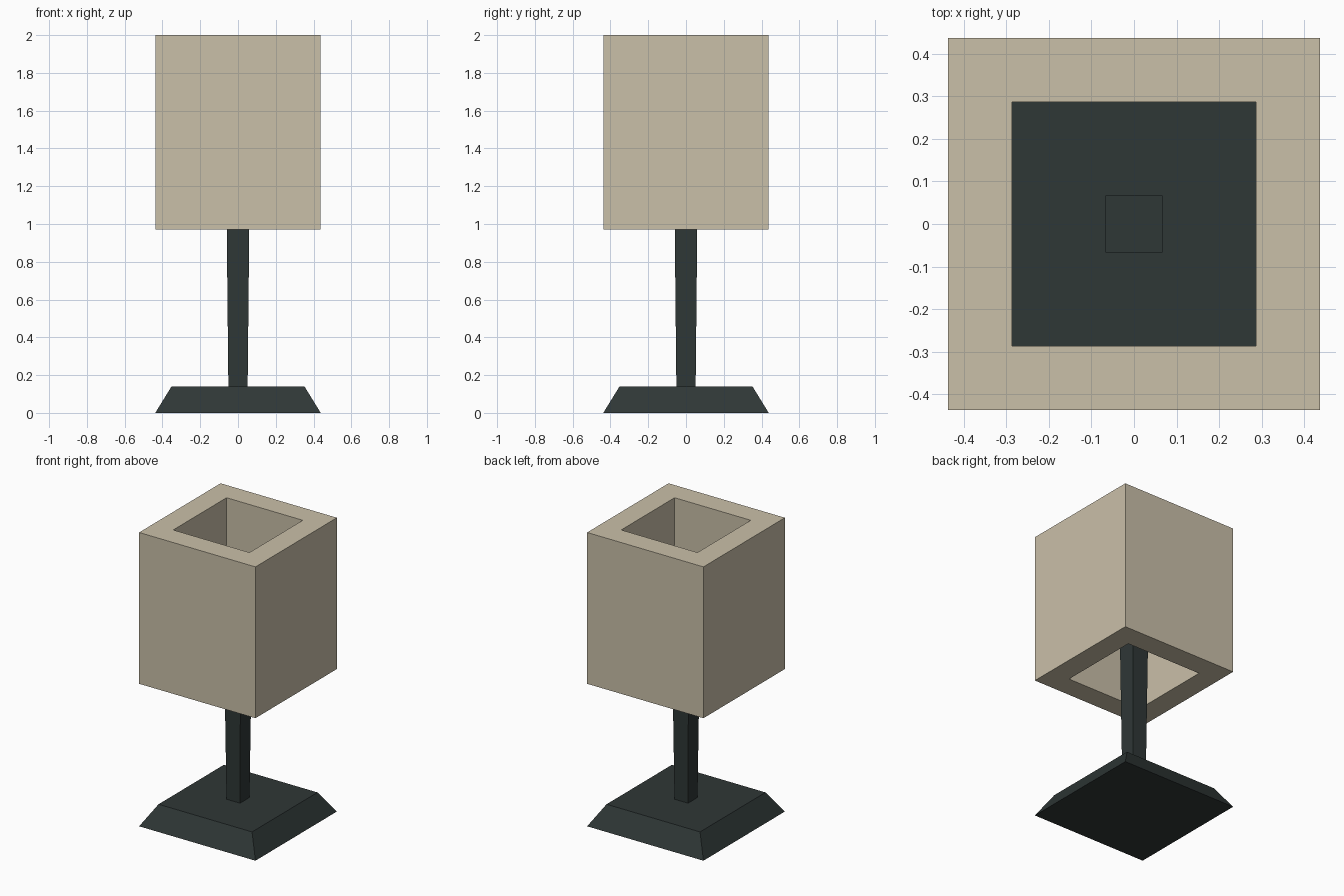
import bpy

default = bpy.data.objects.get("Cube")
if default:
    bpy.data.objects.remove(default, do_unlink=True)


def make_material(name, colour):
    mat = bpy.data.materials.new(name)
    mat.use_nodes = True
    mat.diffuse_color = colour
    mat.node_tree.nodes["Principled BSDF"].inputs["Base Color"].default_value = colour
    return mat


def square_loft(name, profile, mat, closed=False):
    """Sweep (half_width, z) points around a square; cap the ends or close the loop."""
    corners = [(-1, -1), (1, -1), (1, 1), (-1, 1)]
    verts = [(sx * r, sy * r, z) for r, z in profile for sx, sy in corners]
    n = len(profile)
    faces = []
    for i in range(n if closed else n - 1):
        a, b = 4 * i, 4 * ((i + 1) % n)
        for k in range(4):
            m = (k + 1) % 4
            faces.append((a + k, a + m, b + m, b + k))
    if not closed:
        top = 4 * (n - 1)
        faces += [(3, 2, 1, 0), tuple(range(top, top + 4))]
    mesh = bpy.data.meshes.new(name)
    mesh.from_pydata(verts, [], faces)
    mesh.materials.append(mat)
    obj = bpy.data.objects.new(name, mesh)
    bpy.context.collection.objects.link(obj)
    return obj


dark_metal = make_material("dark slate", (0.028, 0.038, 0.037, 1))
fabric = make_material("beige fabric", (0.59, 0.525, 0.395, 1))

# Bevelled foot
square_loft("lamp_base", [(0.438, 0), (0.352, 0.14)], dark_metal)

# Post widening slightly towards the top, hidden inside the shade
square_loft("lamp_post", [(0.051, 0.14), (0.067, 1.7)], dark_metal)

# Thick square tube, open at both ends
outer, inner, low, high = 0.438, 0.287, 0.97, 2.0
square_loft("lamp_shade", [(outer, low), (outer, high), (inner, high), (inner, low)],
            fabric, closed=True)
